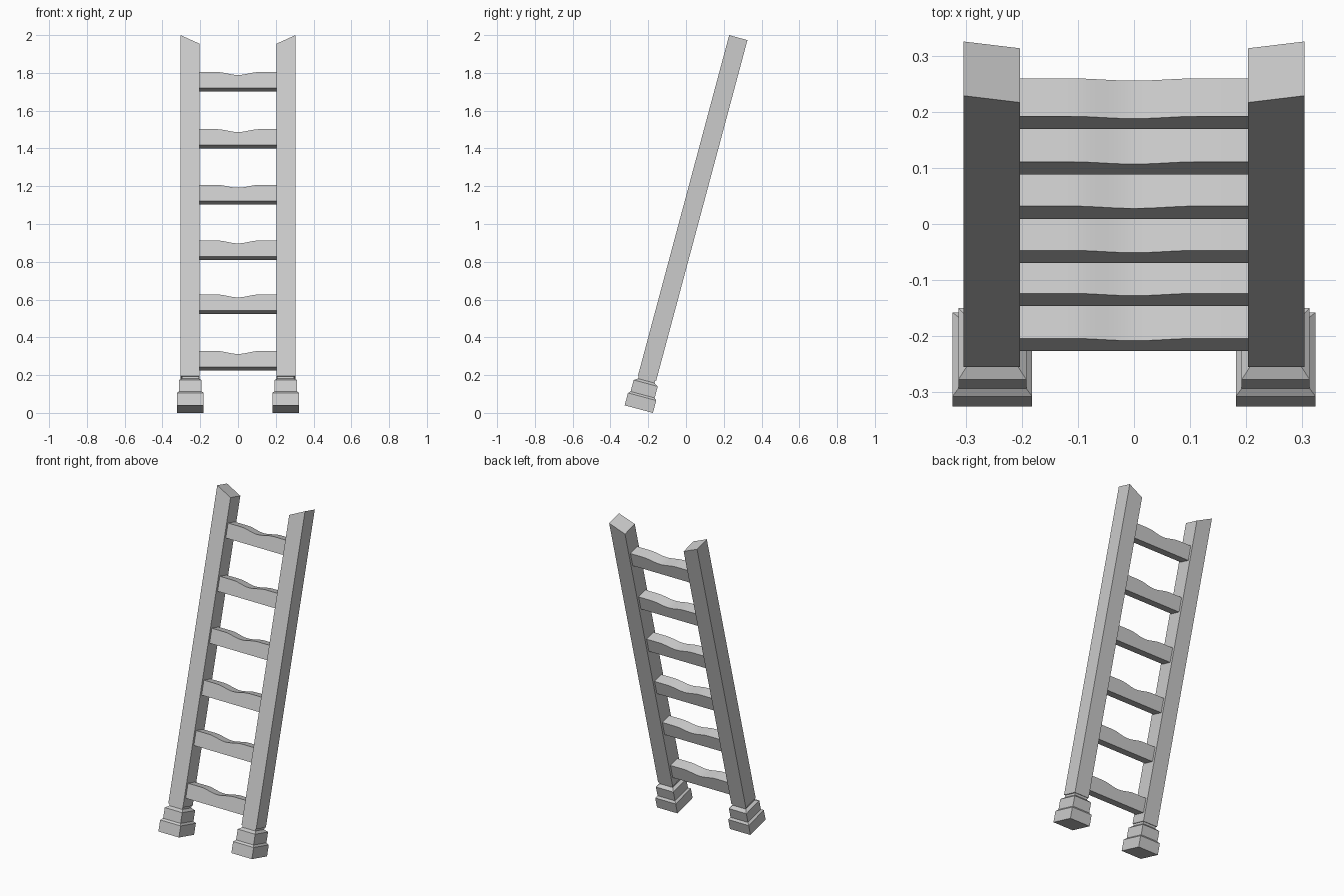
import bpy
import bmesh
from math import radians, cos, pi
from mathutils import Matrix

if "Cube" in bpy.data.objects:
    bpy.data.objects.remove(bpy.data.objects["Cube"])

# The ladder is modelled upright, then leaned back 15 degrees
LEAN = Matrix.Translation((0, -0.25, 0.02)) @ Matrix.Rotation(radians(-15), 4, 'X')


def finish(name, bm):
    bmesh.ops.recalc_face_normals(bm, faces=bm.faces)
    mesh = bpy.data.meshes.new(name)
    bm.to_mesh(mesh)
    bm.free()
    ob = bpy.data.objects.new(name, mesh)
    bpy.context.collection.objects.link(ob)
    ob.matrix_world = LEAN
    return ob


def extruded_profile(name, outline, half_depth):
    """Extrude an (x, z) outline along y."""
    bm = bmesh.new()
    face = bm.faces.new([bm.verts.new((x, -half_depth, z)) for x, z in outline])
    ext = bmesh.ops.extrude_face_region(bm, geom=[face])
    verts = [g for g in ext["geom"] if isinstance(g, bmesh.types.BMVert)]
    bmesh.ops.translate(bm, verts=verts, vec=(0, 2 * half_depth, 0))
    return finish(name, bm)


def stacked_foot(name, cx, rings):
    """Loft rectangular rings (half width, half depth, height)."""
    bm = bmesh.new()
    loops = [[bm.verts.new((cx + sx * w, sy * d, z))
              for sx, sy in ((-1, -1), (1, -1), (1, 1), (-1, 1))]
             for w, d, z in rings]
    for a, b in zip(loops, loops[1:]):
        for i in range(4):
            j = (i + 1) % 4
            bm.faces.new((a[i], a[j], b[j], b[i]))
    bm.faces.new(loops[0])
    bm.faces.new(loops[-1])
    return finish(name, bm)


# Stepped foot: wide block, chamfer, smaller block, chamfer, neck
FOOT = [(0.071, 0.0775, 0), (0.071, 0.0775, 0.068), (0.0605, 0.066, 0.079),
        (0.0605, 0.066, 0.142), (0.045, 0.045, 0.155), (0.045, 0.045, 0.17)]

# Rails with slanted tops, and feet
for side, s in (("left", -1), ("right", 1)):
    extruded_profile(side + "_rail",
                     [(s * 0.203, 0.168), (s * 0.304, 0.168),
                      (s * 0.304, 2.036), (s * 0.203, 1.989)], 0.05)
    stacked_foot(side + "_foot", s * 0.2525, FOOT)

# Rungs worn down in the middle
for n, v in enumerate((0.221, 0.531, 0.827, 1.132, 1.437, 1.750)):
    outline = [(-0.205, v), (0.205, v), (0.205, v + 0.088)]
    for i in range(13):
        x = 0.114 - 0.019 * i
        outline.append((x, v + 0.088 - 0.008 * (1 + cos(pi * x / 0.114))))
    outline.append((-0.205, v + 0.088))
    rung = extruded_profile(f"rung_{n + 1}", outline, 0.035)
    bpy.context.view_layer.objects.active = rung
    rung.select_set(True)
    bpy.ops.object.shade_smooth_by_angle(angle=radians(30))
    rung.select_set(False)
